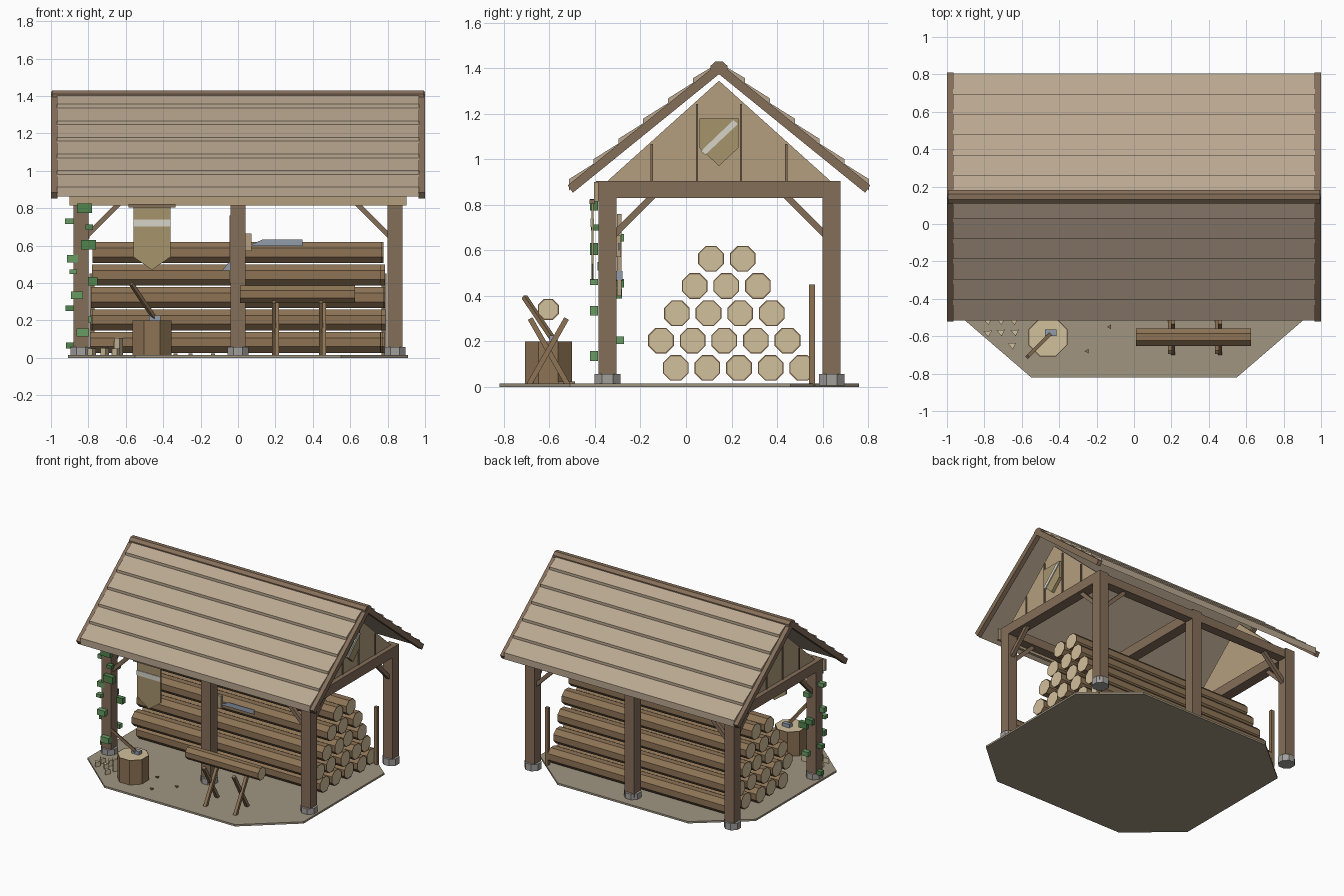
import bpy, bmesh, math, random
from mathutils import Vector

if "Cube" in bpy.data.objects:
    bpy.data.objects.remove(bpy.data.objects["Cube"])

random.seed(4)


def mat(name, r, g, b):
    m = bpy.data.materials.new(name)
    m.diffuse_color = tuple((c / 255) ** 2.2 for c in (r, g, b)) + (1,)
    m.use_nodes = True
    m.node_tree.nodes["Principled BSDF"].inputs["Base Color"].default_value = m.diffuse_color
    return m


TIMBER = mat("timber", 132, 110, 90)
SHINGLE = mat("shingle_wood", 184, 166, 143)
PLANK = mat("plank", 178, 157, 125)
BARK = mat("bark", 140, 115, 86)
CUT = mat("cut_wood", 208, 190, 155)
STONE = mat("stone", 160, 158, 155)
EARTH = mat("earth", 158, 148, 128)
CLOTH = mat("cloth", 164, 146, 108)
PALE = mat("pale_cloth", 214, 210, 200)
STEEL = mat("steel", 145, 155, 170)
LEAF = [mat("leaf_a", 82, 130, 78), mat("leaf_b", 105, 155, 100)]


def prism(name, pts, axis, a, b, m, end=None):
    """Extrude a 2D profile along an axis; optional inset end grain."""
    put = {"x": lambda p, t: (t, p[0], p[1]),
           "y": lambda p, t: (p[0], t, p[1]),
           "z": lambda p, t: (p[0], p[1], t)}[axis]
    bm = bmesh.new()
    lo = [bm.verts.new(put(p, a)) for p in pts]
    hi = [bm.verts.new(put(p, b)) for p in pts]
    caps = [bm.faces.new(lo), bm.faces.new(hi)]
    n = len(pts)
    for i in range(n):
        j = (i + 1) % n
        bm.faces.new((lo[i], lo[j], hi[j], hi[i]))
    bmesh.ops.recalc_face_normals(bm, faces=bm.faces)
    if end:
        bmesh.ops.inset_individual(bm, faces=caps, thickness=0.006)
        for f in caps:
            f.material_index = 1
    me = bpy.data.meshes.new(name)
    bm.to_mesh(me)
    bm.free()
    me.materials.append(m)
    if end:
        me.materials.append(end)
    ob = bpy.data.objects.new(name, me)
    bpy.context.collection.objects.link(ob)
    return ob


def box(name, x, y, z, m):
    """Box from (min, max) pairs."""
    return prism(name, [(x[0], y[0]), (x[1], y[0]), (x[1], y[1]), (x[0], y[1])],
                 "z", z[0], z[1], m)


def bar(name, p, q, w, m):
    """Square bar between two points."""
    p, q = Vector(p), Vector(q)
    h = w / 2
    ob = box(name, (-h, h), (-h, h), (0, (q - p).length), m)
    ob.location = p
    ob.rotation_euler = (q - p).to_track_quat("Z", "Y").to_euler()
    return ob


def ngon(cx, cy, r, n=8):
    return [(cx + r * math.cos((i + .5) * math.tau / n),
             cy + r * math.sin((i + .5) * math.tau / n)) for i in range(n)]


# ground slab
prism("ground", [(-.55, -.82), (.55, -.82), (.91, -.51), (.91, .46), (.55, .76),
                 (-.55, .76), (-.91, .46), (-.91, -.51)], "z", 0, .014, EARTH)

# posts, footings, plates and braces
FY, BY, RY = -.345, .64, .145
for y, side, d in ((FY, "front", 1), (BY, "back", -1)):
    for x in (-.84, 0, .84):
        box(side + "_post", (x - .04, x + .04), (y - .04, y + .04), (.03, .84), TIMBER)
        prism(side + "_footing", ngon(x, y, .061), "z", .006, .057, STONE)
        if x:
            s = -1 if x > 0 else 1
            bar(side + "_brace", (x + s * .03, y, .65), (x + s * .21, y, .83), .028, TIMBER)
            bar("gable_brace", (x, y + d * .03, .67), (x, y + d * .21, .85), .028, TIMBER)
    box(side + "_wall_plate", (-.88, .88), (y - .035, y + .035), (.83, .895), TIMBER)
box("front_fascia", (-.9, .9), (-.405, -.385), (.815, .9), PLANK)
for x in (-.84, 0, .84):
    box("tie_beam", (x - .04, x + .04), (-.395, .68), (.83, .905), TIMBER)

# gable walls with battens
for s in (-1, 1):
    prism("gable_wall", [(-.35, .9), (.64, .9), (RY, 1.345)], "x", s * .825, s * .845, PLANK)
    for y in (-.15, .048, .242, .44):
        top = 1.33 - abs(y - RY) * .89
        box("gable_batten", sorted((s * .84, s * .852)), (y - .005, y + .005), (.9, top), TIMBER)

# gable shield with diagonal stripe
prism("gable_shield", [(.06, 1.18), (.23, 1.18), (.23, 1.05), (RY, .97), (.06, 1.05)],
      "x", .845, .868, CLOTH)
prism("shield_stripe", [(.065, 1.035), (.085, 1.02), (.228, 1.155), (.208, 1.172)],
      "x", .86, .874, PALE)


# roof: overlapping shingle rows, barge boards and ridge cap
def slope(d):
    return 1.40 - .815 * d


for s in (-1, 1):
    for i in range(6):
        d = .66 - i * .109
        e = max(d - .14, 0)
        prism("shingle_row", [(RY + s * d, slope(d)), (RY + s * d, slope(d) + .05),
                              (RY + s * e, slope(e) + .024), (RY + s * e, slope(e))],
              "x", -.968, .968, SHINGLE)
    for t in (-1, 1):
        prism("barge_board", [(RY, 1.425), (RY + s * .665, .885), (RY + s * .642, .853), (RY, 1.374)],
              "x", t * .965, t * 1.0, TIMBER)
prism("ridge_cap", [(.107, 1.385), (.107, 1.41), (.13, 1.43), (.16, 1.43), (.183, 1.41), (.183, 1.385)],
      "x", -.995, .995, TIMBER)

# stacked logs
for row, (y0, n) in enumerate(((-.045, 5), (-.11, 5), (-.04, 4), (.038, 3), (.11, 2))):
    for i in range(n):
        a, b = random.uniform(-.015, .015), random.uniform(-.015, .015)
        prism("stacked_log", ngon(y0 + i * .139, .083 + row * .12, .061), "x",
              -.78 + a, .775 + b, BARK, CUT)

# retaining stakes behind the stack
for x in (-.78, .78):
    box("log_stake", (x - .013, x + .013), (.54, .566), (.005, .45), BARK)

# banner on the front
box("banner_rod", (-.585, -.335), (-.425, -.4), (.803, .823), TIMBER)
prism("banner", [(-.56, .81), (-.36, .81), (-.36, .54), (-.46, .47), (-.56, .54)],
      "y", -.416, -.406, CLOTH)
box("banner_stripe", (-.56, -.36), (-.42, -.404), (.703, .74), PALE)

# chopping block and axe
prism("chopping_block", ngon(-.46, -.605, .112), "z", .005, .2, BARK, CUT)
bar("axe_handle", (-.435, -.575, .195), (-.57, -.71, .395), .02, BARK)
box("axe_head", (-.475, -.415), (-.6, -.565), (.188, .226), STEEL)

# sawhorse with log
prism("sawhorse_log", ngon(-.605, .34, .05), "x", .01, .625, BARK, CUT)
for x in (.2, .452):
    for s in (-1, 1):
        bar("sawhorse_leg", (x + s * .008, -.605 - s * .085, .01),
            (x + s * .008, -.605 + s * .08, .3), .023, BARK)

# tools hung on the middle post
box("saw_handle", (.03, .072), (-.305, -.285), (.57, .665), PLANK)
prism("saw_blade", [(.07, .598), (.345, .598), (.345, .632), (.13, .632), (.07, .605)],
      "y", -.299, -.292, STEEL)
box("hung_axe_handle", (-.045, -.022), (-.303, -.283), (.4, .76), PLANK)
prism("hung_axe_head", [(-.02, .47), (-.085, .465), (-.05, .51), (-.02, .51)],
      "y", -.306, -.28, STEEL)

# split firewood
for x, y, h in ((-.78, -.52, .05), (-.71, -.52, .055), (-.64, -.52, .09), (-.78, -.585, .05),
                (-.71, -.58, .05), (-.635, -.58, .105), (-.65, -.65, .05)):
    prism("split_wood", [(x - .025, y + .012), (x + .02, y + .015), (x + .002, y - .02)],
          "z", .01, h, CUT)
for x, y in ((-.13, -.55), (-.25, -.68), (-.33, -.5)):
    prism("wood_chip", ngon(x, y, .014, 3), "z", .01, .024, BARK)

# ivy leaves up the front left post
for i, (x, y, z, w) in enumerate((
        (-.82, -.405, .80, .04), (-.9, -.35, .73, .024), (-.8, -.405, .605, .04),
        (-.885, -.37, .53, .03), (-.785, -.3, .41, .034), (-.86, -.405, .335, .032),
        (-.9, -.34, .265, .022), (-.83, -.405, .135, .034), (-.895, -.33, .065, .024),
        (-.82, -.29, .655, .026), (-.84, -.29, .455, .03), (-.81, -.29, .205, .026),
        (-.795, -.4, .7, .02), (-.88, -.405, .46, .02))):
    box("ivy_leaf", (x - w, x + w), (y - .018, y + .018), (z - w * .65, z + w * .65), LEAF[i % 2])
